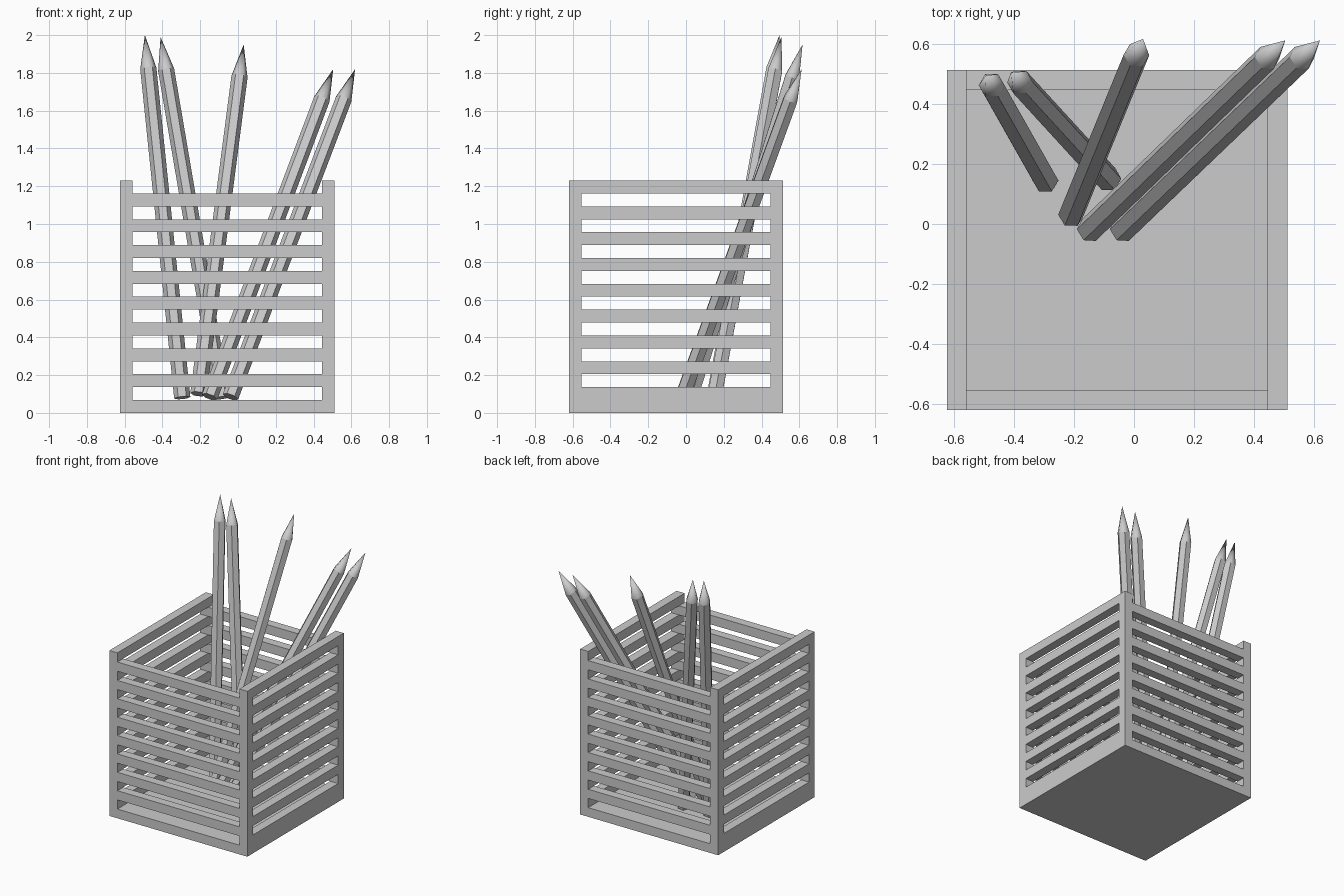
import bpy, bmesh
from math import cos, sin, pi
from mathutils import Vector

if "Cube" in bpy.data.objects:
    bpy.data.objects.remove(bpy.data.objects["Cube"])

grey = bpy.data.materials.new("light grey")
grey.use_nodes = True
grey.diffuse_color = (0.6, 0.6, 0.6, 1)
grey.node_tree.nodes["Principled BSDF"].inputs["Base Color"].default_value = grey.diffuse_color

X0, X1 = -0.624, 0.511      # holder width
Y0, Y1 = -0.62, 0.513       # holder depth
T = 0.066                   # panel thickness
HEIGHT, LEVELS = 1.23, 18
STEP = HEIGHT / LEVELS      # height of one slat or gap


def finish(bm, name):
    bmesh.ops.recalc_face_normals(bm, faces=bm.faces)
    mesh = bpy.data.meshes.new(name)
    bm.to_mesh(mesh)
    bm.free()
    mesh.materials.append(grey)
    obj = bpy.data.objects.new(name, mesh)
    bpy.context.collection.objects.link(obj)
    return obj


def box(name, lo, hi):
    bm = bmesh.new()
    bmesh.ops.create_cube(bm, size=1)
    for v in bm.verts:
        v.co = [a + (c + 0.5) * (b - a) for c, a, b in zip(v.co, lo, hi)]
    return finish(bm, name)


def slotted_panel(name, x):
    """Upright panel: a grid of cells with the gaps left out, then thickened."""
    ys = [Y0, Y0 + T, Y1 - T, Y1]
    bm = bmesh.new()
    grid = [[bm.verts.new((x, y, i * STEP)) for y in ys] for i in range(LEVELS + 1)]
    for i in range(LEVELS):
        is_gap = i >= 2 and i % 2 == 0
        for j in range(3):
            if not (is_gap and j == 1):
                bm.faces.new((grid[i][j], grid[i][j + 1], grid[i + 1][j + 1], grid[i + 1][j]))
    sheet = bmesh.ops.extrude_face_region(bm, geom=bm.faces[:], use_keep_orig=True)
    moved = [e for e in sheet["geom"] if isinstance(e, bmesh.types.BMVert)]
    bmesh.ops.translate(bm, verts=moved, vec=(T, 0, 0))
    return finish(bm, name)


def pencil(name, base, tip, radius=0.043, tip_length=0.18):
    """Hexagonal shaft with a sharpened point, leaning from base to tip."""
    base, tip = Vector(base), Vector(tip)
    axis = tip - base
    length = axis.length
    bm = bmesh.new()
    rings = [[bm.verts.new((radius * cos(k * pi / 3), radius * sin(k * pi / 3), z))
              for k in range(6)] for z in (0, length - tip_length)]
    point = bm.verts.new((0, 0, length))
    bm.faces.new(rings[0])
    for k in range(6):
        n = (k + 1) % 6
        bm.faces.new((rings[0][k], rings[0][n], rings[1][n], rings[1][k]))
        bm.faces.new((rings[1][k], rings[1][n], point)).smooth = True
    for e in bm.edges:
        e.smooth = point in e.verts
    obj = finish(bm, name)
    obj.location = base
    obj.rotation_mode = 'QUATERNION'
    obj.rotation_quaternion = Vector((0, 0, 1)).rotation_difference(axis)
    return obj


# Side panels and floor
slotted_panel("right_panel", X0)
slotted_panel("left_panel", X1 - T)
box("floor", (X0 + T, Y0, 0), (X1 - T, Y1, STEP))

# Front and back slats between the side panels
for side, y in (("front", Y0), ("back", Y1 - T)):
    for i in range(2, LEVELS - 1, 2):
        box(f"{side}_slat_{i // 2}", (X0 + T, y, i * STEP), (X1 - T, y + T, (i + 1) * STEP))

# Pencils: base and tip
pencils = [
    ((-0.295, 0.145, 0.08), (-0.493, 0.495, 2.0)),
    ((-0.085, 0.15, 0.08), (-0.41, 0.505, 1.99)),
    ((-0.21, 0.03, 0.1), (0.03, 0.617, 1.95)),
    ((-0.15, -0.02, 0.085), (0.504, 0.612, 1.82)),
    ((-0.04, -0.02, 0.085), (0.62, 0.612, 1.82)),
]
for n, (base, tip) in enumerate(pencils, 1):
    pencil(f"pencil_{n}", base, tip)
